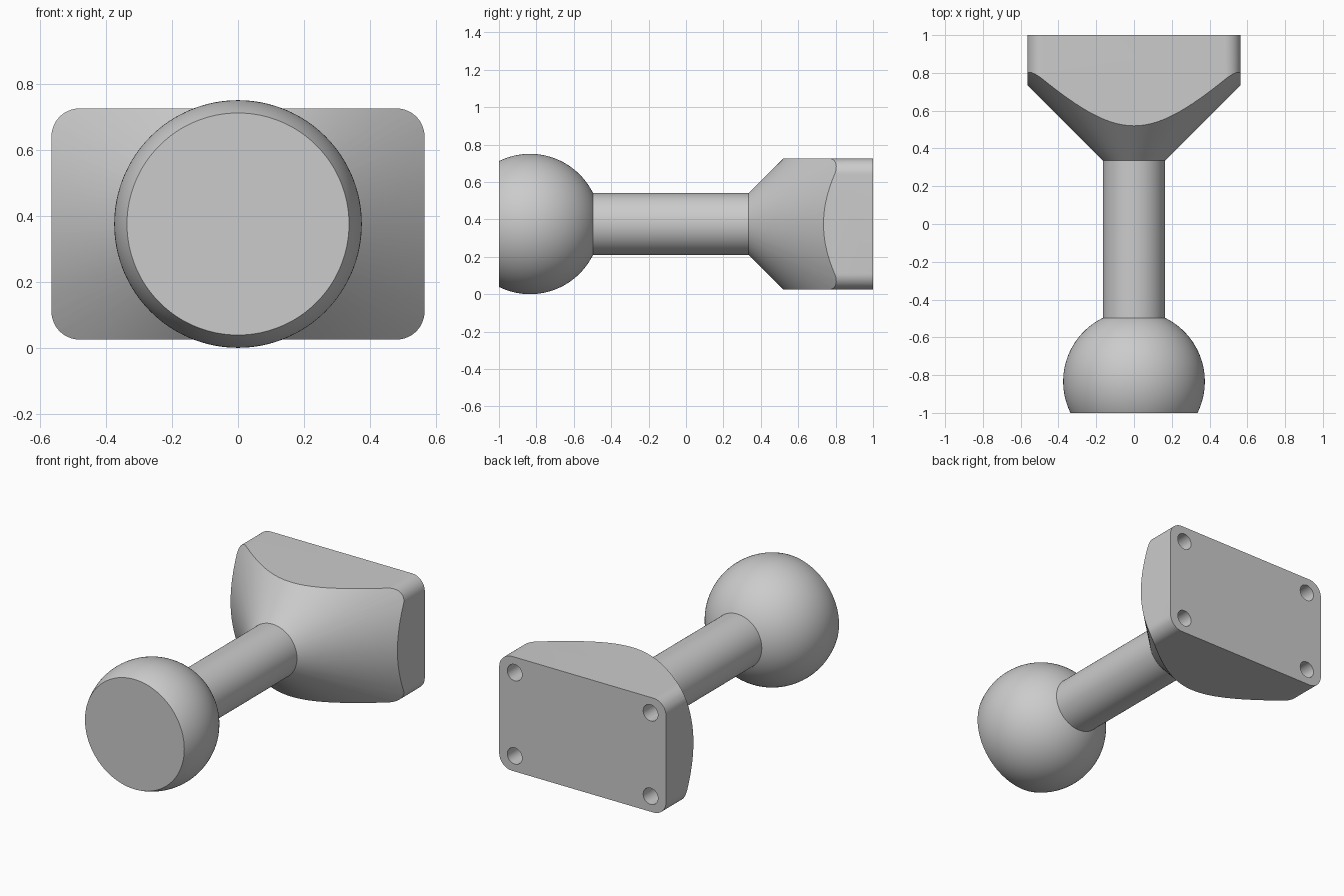
import bpy, bmesh
from math import sin, cos, pi, asin, acos, radians

cube = bpy.data.objects.get("Cube")
if cube:
    bpy.data.objects.remove(cube, do_unlink=True)

AXIS_Z = 0.375        # height of the common axis
BALL_R = 0.375
SHAFT_R = 0.165
CONE_START = 0.335    # where the shaft meets the flared mount

grey = bpy.data.materials.new("plain grey")
grey.use_nodes = True
colour = (0.6, 0.6, 0.6, 1)
grey.diffuse_color = colour
grey.node_tree.nodes["Principled BSDF"].inputs["Base Color"].default_value = colour


def loft(name, rings):
    """Closed solid through rings of (x, y, z) points."""
    bm = bmesh.new()
    loops = [[bm.verts.new(p) for p in ring] for ring in rings]
    n = len(loops[0])
    for a, b in zip(loops, loops[1:]):
        for i in range(n):
            j = (i + 1) % n
            bm.faces.new((a[i], a[j], b[j], b[i]))
    bm.faces.new(loops[0])
    bm.faces.new(loops[-1])
    bmesh.ops.recalc_face_normals(bm, faces=bm.faces)
    mesh = bpy.data.meshes.new(name)
    bm.to_mesh(mesh)
    bm.free()
    mesh.materials.append(grey)
    obj = bpy.data.objects.new(name, mesh)
    bpy.context.collection.objects.link(obj)
    return obj


def lathe(name, profile, x=0, z=AXIS_Z, n=128):
    """Turn a (radius, y) profile about an axis along y."""
    turns = [2 * pi * i / n for i in range(n)]
    return loft(name, [[(x + r * cos(t), y, z + r * sin(t)) for t in turns]
                       for r, y in profile])


def select(obj):
    bpy.ops.object.select_all(action='DESELECT')
    obj.select_set(True)
    bpy.context.view_layer.objects.active = obj


def boolean(obj, tool, operation):
    select(obj)
    mod = obj.modifiers.new(operation, 'BOOLEAN')
    mod.operation = operation
    mod.solver = 'EXACT'
    mod.object = tool
    bpy.ops.object.modifier_apply(modifier=mod.name)
    bpy.data.objects.remove(tool, do_unlink=True)


def smooth(obj):
    select(obj)
    bpy.ops.object.shade_smooth_by_angle(angle=radians(25))


# Ball with a flat front face
ball_y = -0.834
start = acos((-1 - ball_y) / BALL_R)
end = asin(SHAFT_R / BALL_R)
angles = [start + (end - start) * i / 40 for i in range(41)]
ball = lathe("ball", [(BALL_R * sin(a), ball_y + BALL_R * cos(a)) for a in angles])

# Shaft between ball and mount
shaft = lathe("shaft", [(SHAFT_R, ball_y + BALL_R * cos(end)), (SHAFT_R, CONE_START)])

# Mount: rounded block trimmed by a 45 degree cone
half_w, half_h, corner = 0.565, 0.35, 0.085
outline = []
for k, (sx, sz) in enumerate([(1, 1), (-1, 1), (-1, -1), (1, -1)]):
    for i in range(13):
        t = pi / 2 * (k + i / 12)
        outline.append((sx * (half_w - corner) + corner * cos(t),
                        AXIS_Z + sz * (half_h - corner) + corner * sin(t)))
mount = loft("mounting_block", [[(x, y, z) for x, z in outline] for y in (0.2, 1)])
reach = 0.9
cone = lathe("cone_cutter", [(SHAFT_R, CONE_START),
                             (SHAFT_R + reach, CONE_START + reach)])
boolean(mount, cone, 'INTERSECT')

# Blind screw holes in the back face
for sx in (-1, 1):
    for sz in (-1, 1):
        hole = lathe("hole_cutter", [(0.05, 0.81), (0.05, 1.1)],
                     x=sx * 0.46, z=AXIS_Z + sz * 0.255, n=32)
        boolean(mount, hole, 'DIFFERENCE')

for part in (ball, shaft, mount):
    smooth(part)
